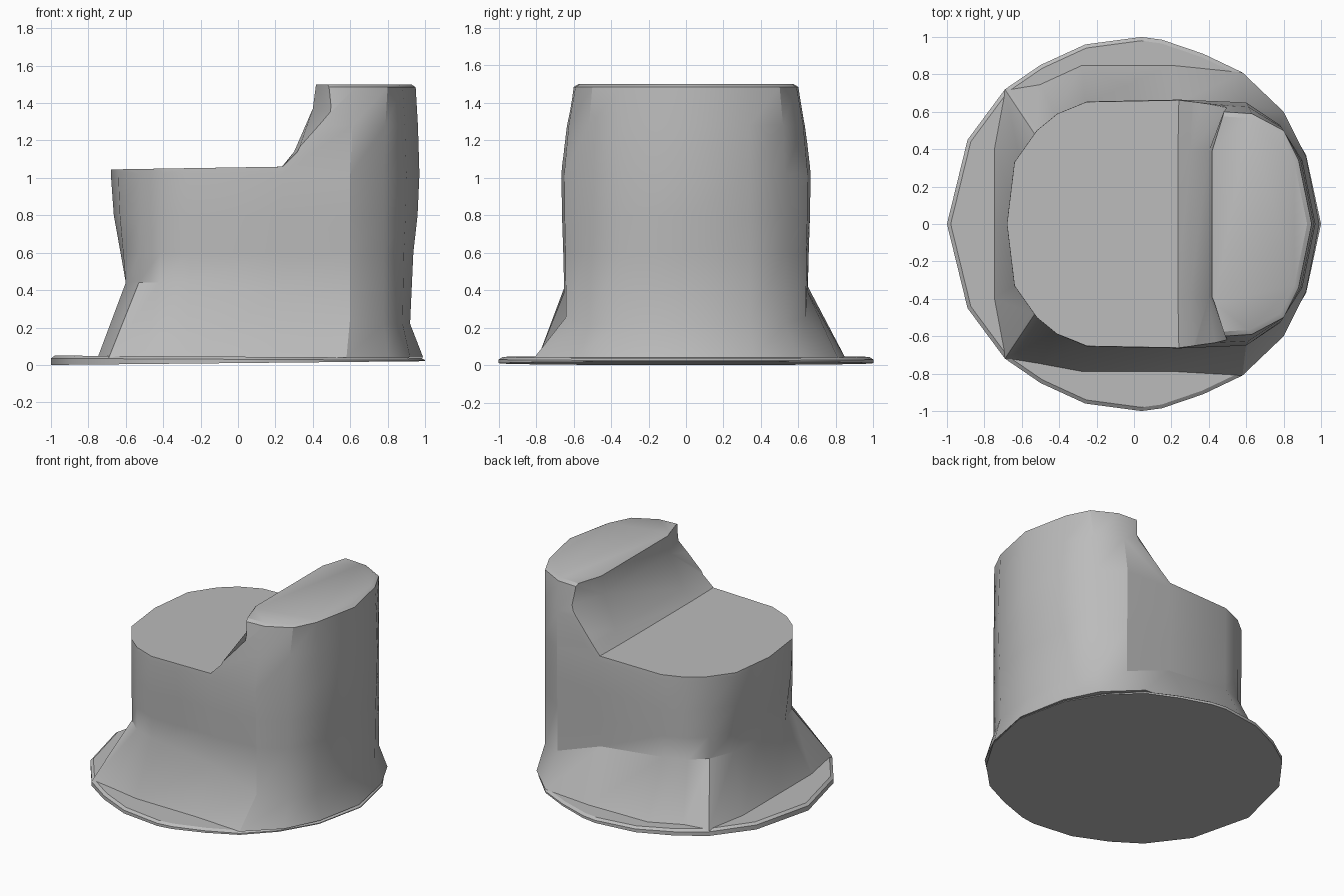
import bpy
import bmesh
import math

default = bpy.data.objects.get("Cube")
if default:
    bpy.data.objects.remove(default, do_unlink=True)

grey = bpy.data.materials.new("plain grey")
grey.use_nodes = True
tone = (0.5, 0.5, 0.5, 1)
grey.diffuse_color = tone
grey.node_tree.nodes["Principled BSDF"].inputs["Base Color"].default_value = tone


def full_ring(half):
    """Mirror a half outline, which starts and ends on the x axis."""
    return [(x, -y) for x, y in half] + [(x, y) for x, y in half[-2:0:-1]]


def blend(a, b, t):
    return [(p[0] + (q[0] - p[0]) * t, p[1] + (q[1] - p[1]) * t) for p, q in zip(a, b)]


def loft(name, rings):
    """Skin a stack of equal rings and cap both ends."""
    bm = bmesh.new()
    loops = [[bm.verts.new(p) for p in ring] for ring in rings]
    for low, high in zip(loops, loops[1:]):
        for i in range(len(low)):
            j = (i + 1) % len(low)
            bm.faces.new((low[i], low[j], high[j], high[i]))
    bm.faces.new(loops[0][::-1])
    bm.faces.new(loops[-1])
    bmesh.ops.recalc_face_normals(bm, faces=bm.faces)
    mesh = bpy.data.meshes.new(name)
    bm.to_mesh(mesh)
    bm.free()
    mesh.materials.append(grey)
    obj = bpy.data.objects.new(name, mesh)
    bpy.context.collection.objects.link(obj)
    return obj


def activate(obj):
    bpy.ops.object.select_all(action='DESELECT')
    obj.select_set(True)
    bpy.context.view_layer.objects.active = obj


# Half outlines of the body, running from the seat end to the back end
foot = [(-.75, 0), (-.75, .4), (-.69, .72), (-.5, .75), (-.28, .79),
        (.2, .79), (.58, .81), (.8, .6), (.92, .36), (.99, 0)]
waist = [(-.6, 0), (-.6, .3), (-.53, .48), (-.42, .58), (-.26, .64),
         (.24, .65), (.6, .64), (.78, .53), (.88, .34), (.92, 0)]
seat = [(-.68, 0), (-.64, .33), (-.52, .5), (-.41, .59), (-.25, .655),
        (.24, .665), (.6, .65), (.78, .53), (.9, .34), (.97, 0)]
rim = [(-.66, 0), (-.62, .33), (-.5, .5), (-.4, .58), (-.25, .61),
       (.24, .615), (.63, .59), (.8, .5), (.88, .34), (.95, 0)]


def level(half, z):
    return [(x, y, z) for x, y in full_ring(half)]


def waist_height(x):
    return .44 - .22 * max(0, min(1, (x - .1) / .6))


# Body: the foot flares out a little further at the back side
foot_ring = [(x, y + (.06 if y > 0 and abs(x) < .4 else 0), .04)
             for x, y in full_ring(foot)]
waist_ring = [(x, y, waist_height(x)) for x, y in full_ring(waist)]
inner_rim = [(.15 + (x - .15) * .97, y * .96) for x, y in rim]
body = loft("seat_body", [
    foot_ring, waist_ring,
    level(blend(waist, seat, .35), .6),
    level(blend(waist, seat, .8), .8),
    level(seat, 1.02),
    level(blend(seat, rim, .4), 1.28),
    level(rim, 1.485), level(inner_rim, 1.5)])

# Cutter: clears the space over the seat, with angled sides at the backrest
middle = [(.235, 1.06), (.3, 1.14), (.4, 1.37), (.42, 1.52), (.42, 2)]
side = [(.24, 1.06), (.32, 1.14), (.52, 1.35), (.51, 1.52), (.51, 2)]


def cut_profile(steps, y):
    return [(x, y, z) for x, z in [(-1, 2), (-1, 1.04)] + steps]


cutter = loft("seat_cutter", [
    cut_profile(side, -.68), cut_profile(middle, -.39),
    cut_profile(middle, .39), cut_profile(side, .68)])
cutter.hide_render = True
activate(body)
cut = body.modifiers.new("seat_cut", 'BOOLEAN')
cut.operation = 'DIFFERENCE'
cut.solver = 'EXACT'
cut.object = cutter
bpy.ops.object.modifier_apply(modifier=cut.name)
bpy.data.objects.remove(cutter, do_unlink=True)

# Base plate: thin irregular disc, thinner toward the back end
disc = [(-1, 0), (-.89, .45), (-.69, .72), (-.5, .85), (-.26, .96), (.04, 1),
        (.15, .985), (.37, .91), (.58, .81), (.77, .62), (.92, .37), (1, 0)]


def plate_ring(scale, z, slope):
    return [(x * scale, y * scale, z + slope * x) for x, y in full_ring(disc)]


base = loft("base_plate", [
    plate_ring(1, .01, .01), plate_ring(1, .03, -.005), plate_ring(.98, .044, -.006)])

for obj in (body, base):
    activate(obj)
    bpy.ops.object.shade_smooth_by_angle(angle=math.radians(30))
